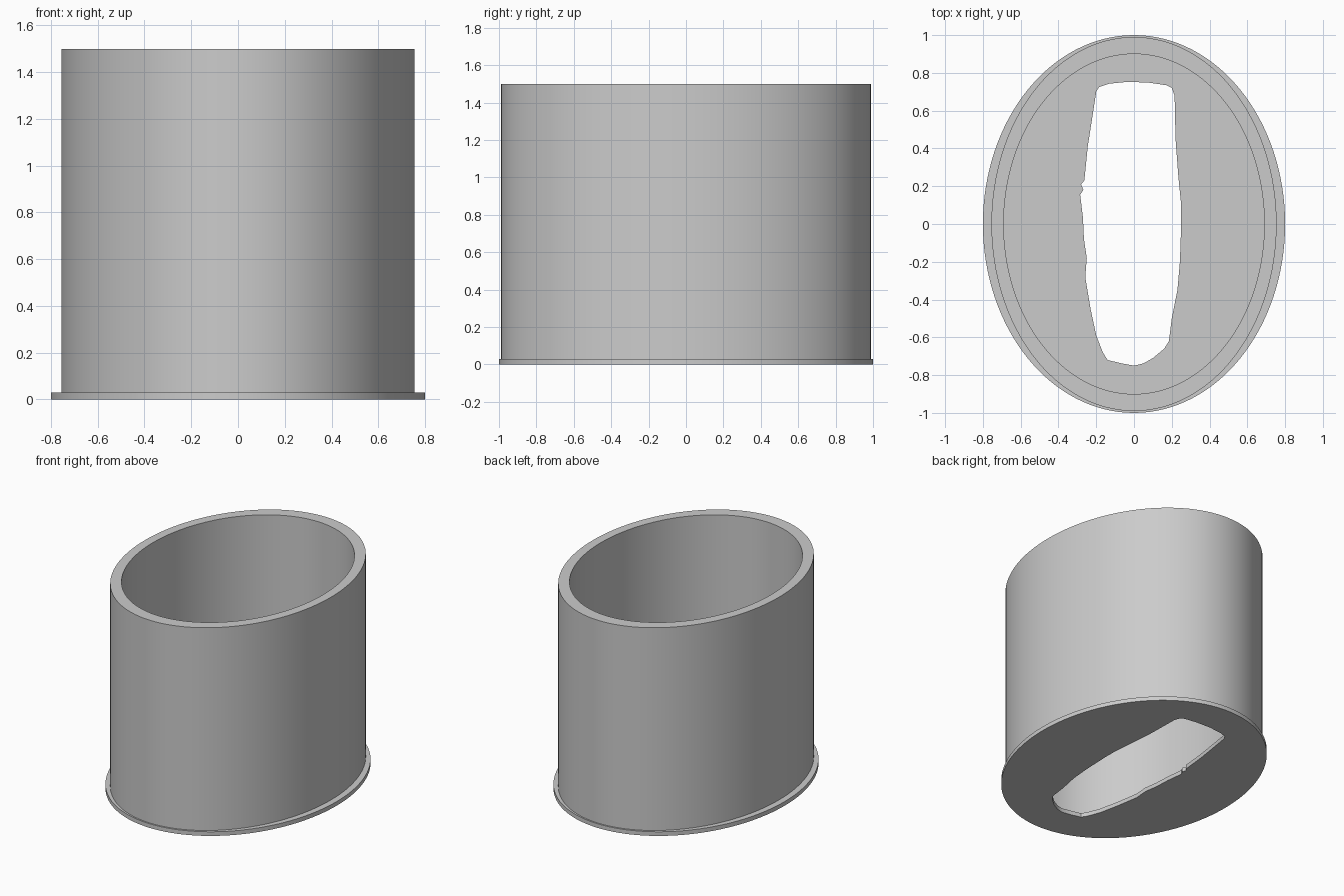
import bpy, bmesh
from math import sin, cos, pi, radians

cube = bpy.data.objects.get("Cube")
if cube:
    bpy.data.objects.remove(cube, do_unlink=True)

grey = bpy.data.materials.new("light grey")
grey.use_nodes = True
colour = (0.6, 0.6, 0.6, 1)
grey.diffuse_color = colour
grey.node_tree.nodes["Principled BSDF"].inputs["Base Color"].default_value = colour


def ellipse(rx, ry, n=128):
    return [(rx * cos(2 * pi * i / n), ry * sin(2 * pi * i / n)) for i in range(n)]


def extruded_ring(name, outer, inner, z0, z1):
    """Fill the area between two closed outlines and extrude it upward."""
    bm = bmesh.new()
    edges = []
    for outline in (outer, inner):
        verts = [bm.verts.new((x, y, z0)) for x, y in outline]
        edges += [bm.edges.new((verts[i - 1], verts[i])) for i in range(len(verts))]
    bmesh.ops.triangle_fill(bm, edges=edges, use_beauty=True)
    top = bmesh.ops.extrude_face_region(bm, geom=bm.faces[:], use_keep_orig=True)
    for v in top["geom"]:
        if isinstance(v, bmesh.types.BMVert):
            v.co.z = z1
    bmesh.ops.recalc_face_normals(bm, faces=bm.faces[:])
    mesh = bpy.data.meshes.new(name)
    bm.to_mesh(mesh)
    bm.free()
    mesh.materials.append(grey)
    obj = bpy.data.objects.new(name, mesh)
    bpy.context.collection.objects.link(obj)
    bpy.ops.object.select_all(action="DESELECT")
    obj.select_set(True)
    bpy.context.view_layer.objects.active = obj
    bpy.ops.object.shade_smooth_by_angle(angle=radians(25))
    return obj


# Irregular slot outline, counter-clockwise from the right side
slot = [
    (0.25, 0.0), (0.25, 0.10), (0.235, 0.25), (0.22, 0.45), (0.215, 0.68),
    (0.20, 0.72), (0.17, 0.735), (0.08, 0.748), (-0.03, 0.753), (-0.13, 0.743),
    (-0.185, 0.725), (-0.20, 0.70), (-0.22, 0.57), (-0.245, 0.41), (-0.263, 0.23),
    (-0.28, 0.21), (-0.268, 0.18), (-0.285, 0.155), (-0.27, 0.03), (-0.265, -0.08),
    (-0.25, -0.18), (-0.258, -0.28), (-0.23, -0.45), (-0.20, -0.59), (-0.165, -0.68),
    (-0.14, -0.72), (-0.07, -0.737), (0.0, -0.75), (0.05, -0.738), (0.10, -0.71),
    (0.16, -0.66), (0.185, -0.62), (0.20, -0.50), (0.23, -0.35), (0.243, -0.20),
]

# Base flange with the slot, and the hollow oval wall standing on it
extruded_ring("base_plate", ellipse(0.8, 1.0), slot, 0, 0.03)
extruded_ring("oval_wall", ellipse(0.755, 0.99), ellipse(0.69, 0.90), 0.03, 1.5)
